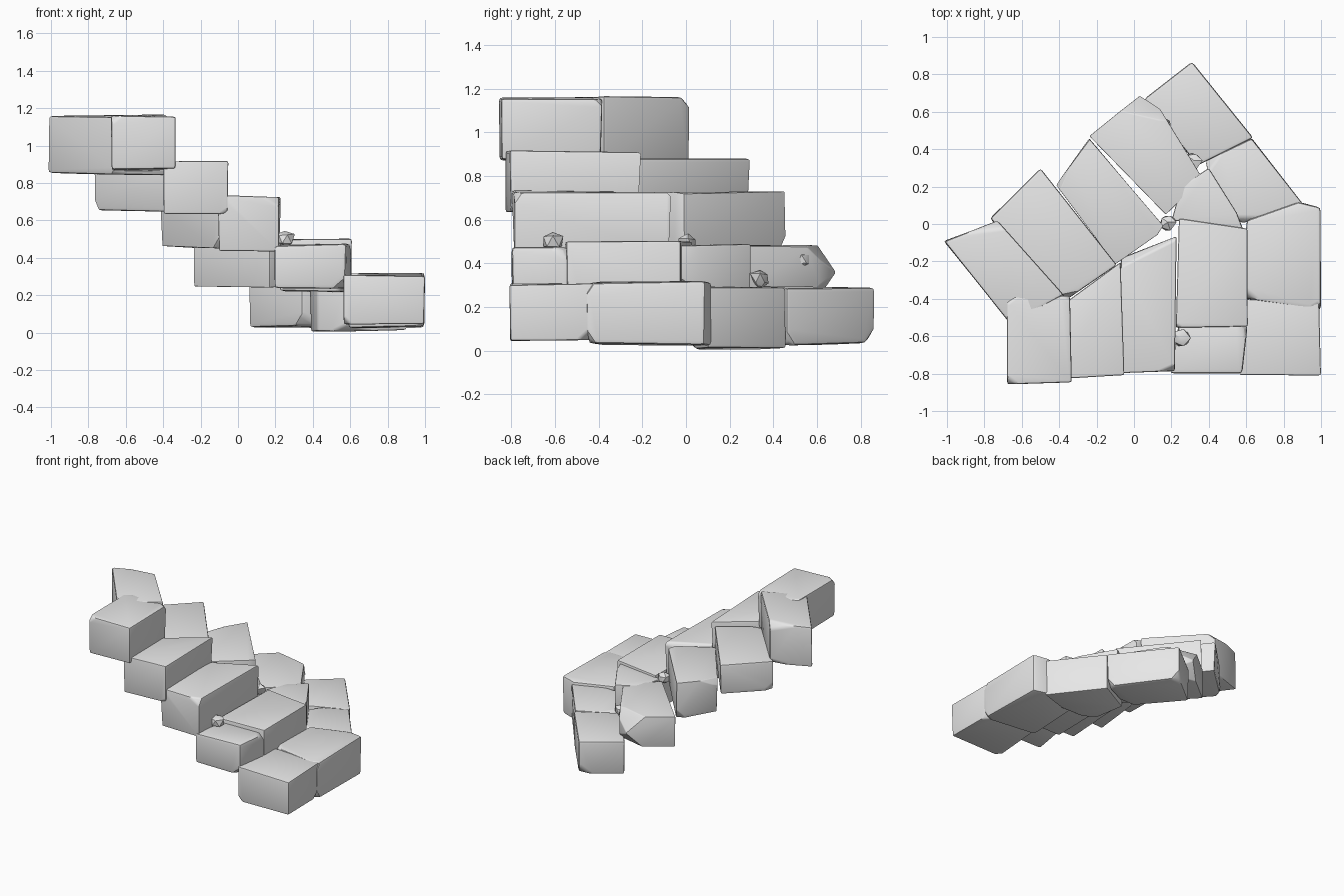
import bpy, bmesh, math, random
from mathutils import Vector

cube = bpy.data.objects.get("Cube")
if cube:
    bpy.data.objects.remove(cube, do_unlink=True)

random.seed(7)
stone = bpy.data.materials.new("plain grey stone")
stone.use_nodes = True
grey = (0.8, 0.8, 0.8, 1)
stone.diffuse_color = grey
stone.node_tree.nodes["Principled BSDF"].inputs["Base Color"].default_value = grey


def hull(bm):
    """Close the loose points into a convex block with clean flat faces."""
    res = bmesh.ops.convex_hull(bm, input=bm.verts[:])
    junk = {g for g in res["geom_interior"] + res["geom_unused"]
            if isinstance(g, bmesh.types.BMVert) and g.is_valid}
    bmesh.ops.delete(bm, geom=list(junk), context="VERTS")
    bmesh.ops.recalc_face_normals(bm, faces=bm.faces[:])


def finish(name, bm):
    mesh = bpy.data.meshes.new(name)
    bm.to_mesh(mesh)
    bm.free()
    mesh.materials.append(stone)
    ob = bpy.data.objects.new(name, mesh)
    bpy.context.collection.objects.link(ob)
    bpy.ops.object.select_all(action="DESELECT")
    ob.select_set(True)
    bpy.context.view_layer.objects.active = ob
    bpy.ops.object.shade_smooth_by_angle(angle=math.radians(35))


def block(name, z0, z1, outline, chips=3, round_by=0.024):
    """Hewn stone: a slightly uneven prism with chipped corners and worn edges."""
    bm = bmesh.new()
    mid = sum((Vector(p) for p in outline), Vector((0, 0))) / len(outline)
    for p in outline:
        for z, tuck in ((z0, 0.05), (z1, 0.02)):
            q = Vector(p).lerp(mid, random.uniform(0, tuck))
            lean = random.uniform(0, 0.018) * (1 if z == z0 else -1)
            bm.verts.new((q.x, q.y, z + lean))
    hull(bm)
    centre = Vector((mid.x, mid.y, (z0 + z1) / 2))
    for corner in random.sample([v.co.copy() for v in bm.verts], chips):
        out = corner - centre
        out = Vector((out.x, out.y, out.z * 1.6)).normalized()
        bmesh.ops.bisect_plane(bm, geom=bm.verts[:] + bm.edges[:] + bm.faces[:],
                               plane_co=corner - out * random.uniform(0.015, 0.04),
                               plane_no=out, clear_outer=True)
        bmesh.ops.delete(bm, geom=bm.edges[:], context="EDGES_FACES")
        hull(bm)
    bmesh.ops.dissolve_limit(bm, angle_limit=math.radians(3),
                             verts=bm.verts[:], edges=bm.edges[:])
    sharp = [e for e in bm.edges if len(e.link_faces) == 2
             and e.calc_face_angle(0) > math.radians(30)]
    bmesh.ops.bevel(bm, geom=sharp, offset=round_by, segments=2, profile=0.6,
                    affect="EDGES", clamp_overlap=True)
    finish(name, bm)


def pebble(name, x, y, z, size):
    """Small angular filler stone."""
    bm = bmesh.new()
    bmesh.ops.create_icosphere(bm, subdivisions=1, radius=size)
    for v in bm.verts:
        v.co *= random.uniform(0.75, 1.1)
        v.co += Vector((x, y, z))
    finish(name, bm)


# Lowest step
block("step_1_front_stone", 0.04, 0.31,
      [(0.56, -0.81), (1, -0.81), (0.99, -0.42), (0.58, -0.4)])
block("step_1_side_stone", 0.02, 0.32,
      [(0.58, -0.4), (1, -0.46), (1, 0.09), (0.88, 0.12), (0.6, 0.02)])
block("step_1_corner_stone", 0.0, 0.3,
      [(0.58, 0), (0.91, 0.1), (0.63, 0.46), (0.38, 0.34), (0.42, 0.1)])
block("step_1_back_stone", 0.02, 0.3,
      [(0.05, 0.67), (0.31, 0.87), (0.64, 0.46), (0.34, 0.31)])

# Second step
block("step_2_front_stone", 0.23, 0.48,
      [(0.19, -0.8), (0.58, -0.8), (0.61, -0.54), (0.24, -0.53)])
block("step_2_side_stone", 0.21, 0.51,
      [(0.22, -0.56), (0.61, -0.55), (0.61, -0.02), (0.24, 0.03)])
block("step_2_corner_stone", 0.24, 0.49,
      [(0.2, 0.02), (0.59, -0.04), (0.55, 0.06), (0.4, 0.3), (0.25, 0.2)])
block("step_2_back_stone", 0.24, 0.49,
      [(-0.24, 0.47), (0.03, 0.69), (0.14, 0.62), (0.37, 0.24), (0.17, 0.05)])

# Middle step
block("step_3_front_stone", 0.43, 0.74,
      [(-0.11, -0.8), (0.22, -0.79), (0.23, -0.06), (-0.07, -0.18)])
block("step_3_back_stone", 0.45, 0.73,
      [(-0.42, 0.21), (-0.24, 0.46), (0.16, -0.01), (0.13, -0.06), (-0.1, -0.22)])

# Fourth step
block("step_4_front_stone", 0.63, 0.92,
      [(-0.4, -0.83), (-0.05, -0.81), (-0.07, -0.2), (-0.36, -0.41)])
block("step_4_back_stone", 0.64, 0.89,
      [(-0.77, 0.03), (-0.5, 0.3), (-0.09, -0.22), (-0.36, -0.41)])

# Highest step
block("step_5_front_stone", 0.86, 1.17,
      [(-0.68, -0.86), (-0.33, -0.85), (-0.34, -0.38), (-0.68, -0.39)])
block("step_5_back_stone", 0.84, 1.17,
      [(-1.02, -0.09), (-0.73, 0.02), (-0.37, -0.38), (-0.66, -0.54)])

# Filler stones wedged in the joints
pebble("front_filler", 0.25, -0.61, 0.5, 0.055)
pebble("inner_filler", 0.18, 0.01, 0.49, 0.05)
pebble("corner_filler", 0.32, 0.34, 0.33, 0.05)
pebble("back_filler", 0.16, 0.53, 0.42, 0.05)
